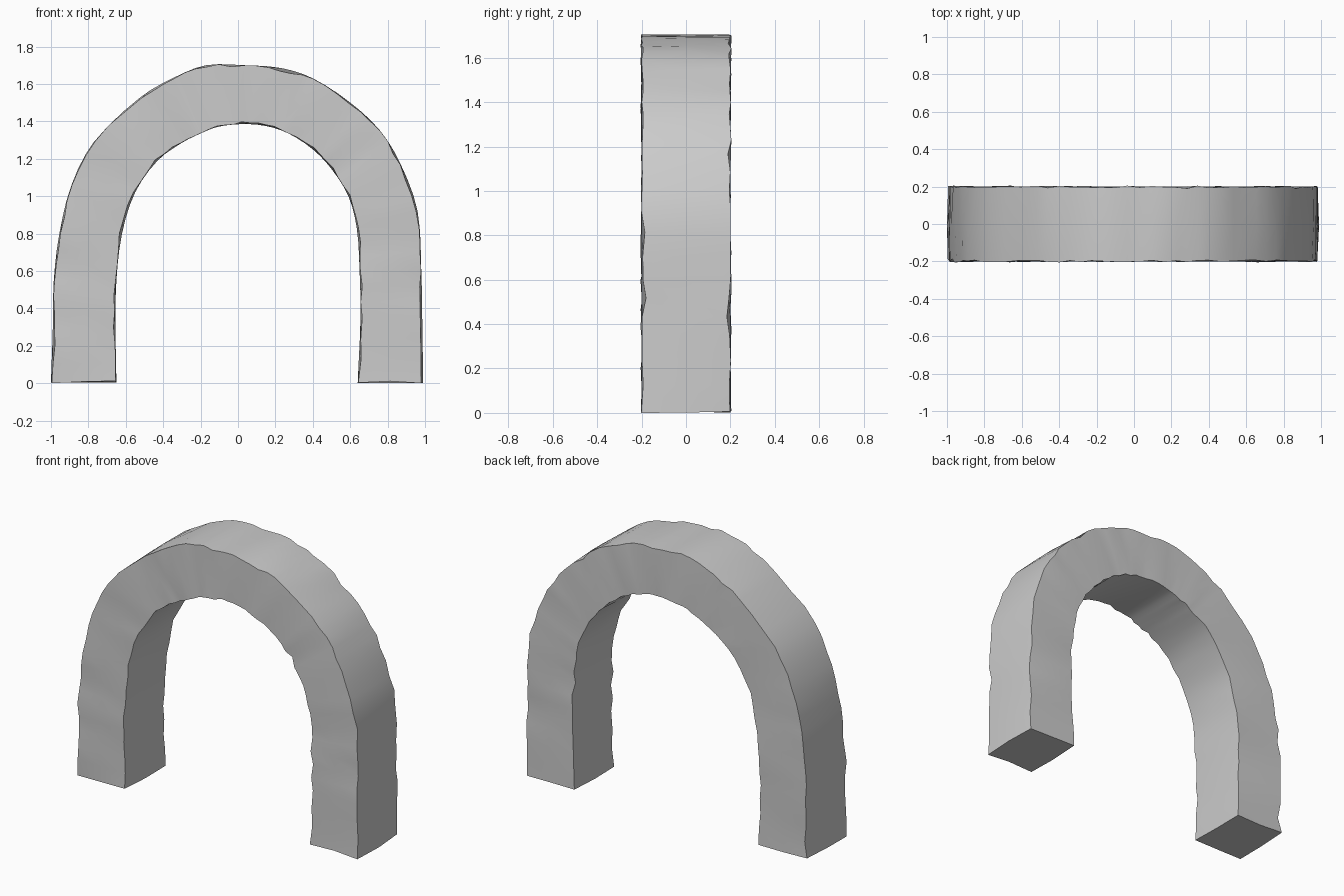
import bpy
import bmesh
import math
import random
from mathutils import Vector
from mathutils.geometry import interpolate_bezier

random.seed(7)
HALF_DEPTH = 0.2

# Remove the default cube
default_cube = bpy.data.objects.get("Cube")
if default_cube:
    bpy.data.objects.remove(default_cube, do_unlink=True)

# Stone colour
stone = bpy.data.materials.new("grey stone")
stone.use_nodes = True
stone_colour = (0.6, 0.6, 0.6, 1)
stone.diffuse_color = stone_colour
stone.node_tree.nodes["Principled BSDF"].inputs["Base Color"].default_value = stone_colour

# Matching outer and inner outline points, from the right foot over to the left foot
OUTER = [(-1, 0.01), (-.99, .3), (-.985, .55), (-.955, .8), (-.89, 1.06), (-.77, 1.29),
         (-.52, 1.53), (-.34, 1.635), (-.17, 1.7), (.03, 1.7), (.23, 1.685), (.4, 1.63),
         (.6, 1.5), (.76, 1.35), (.87, 1.17), (.96, .92), (.98, .6), (.985, .35), (.99, 0.01)]
INNER = [(-.65, 0.01), (-.655, .3), (-.65, .55), (-.62, .8), (-.55, 1.02), (-.43, 1.19),
         (-.3, 1.285), (-.2, 1.335), (-.11, 1.37), (.02, 1.385), (.15, 1.375), (.27, 1.335),
         (.4, 1.25), (.5, 1.145), (.59, 1.0), (.635, .83), (.65, .6), (.655, .35), (.64, 0.01)]


def smooth_path(points, steps):
    """Gently curved path through the points, with even steps in every span."""
    pts = [Vector((x, 0, z)) for x, z in points]
    path = []
    for i in range(len(pts) - 1):
        before = pts[max(i - 1, 0)]
        after = pts[min(i + 2, len(pts) - 1)]
        a, b = pts[i], pts[i + 1]
        reach = (b - a).length / 3
        span = interpolate_bezier(a, a + (b - before).normalized() * reach,
                                  b - (after - a).normalized() * reach, b, steps + 1)
        path.extend(span[:-1])
    return path + [pts[-1]]


def chip(amount):
    """Small inward wear, with an occasional deeper chip."""
    return random.uniform(0, amount) * (2.2 if random.random() < 0.1 else 1)


def rough_ring(outer, inner):
    """Cross-section corners and side midpoints of the arch, slightly worn."""
    across = (inner - outer).normalized()
    depth = Vector((0, HALF_DEPTH, 0))
    ring = []
    for edge, inward, side in ((outer, across, -1), (outer, across, 1),
                               (inner, -across, 1), (inner, -across, -1)):
        corner = edge + depth * side + inward * chip(0.012)
        corner.y -= side * (chip(0.012) - 0.005)
        ring.append(corner)
    # Flat side midpoints keep the wear close to the edges
    middles = (outer, (outer + inner) / 2 + depth, inner, (outer + inner) / 2 - depth)
    return [p for pair in zip(ring, middles) for p in pair]


# Sweep the worn cross-section along the arch
bm = bmesh.new()
rings = []
for outer, inner in zip(smooth_path(OUTER, 3), smooth_path(INNER, 3)):
    rings.append([bm.verts.new(p) for p in rough_ring(outer, inner)])
for first, second in zip(rings, rings[1:]):
    for i in range(len(first)):
        j = (i + 1) % len(first)
        bm.faces.new((first[i], first[j], second[j], second[i]))

# Close both feet and set them on the ground
for ring in (rings[0], rings[-1]):
    bm.faces.new(ring)
    for vert in ring:
        vert.co.z = random.uniform(0, 0.015)
    ring[0].co.z = 0
bmesh.ops.recalc_face_normals(bm, faces=bm.faces)

mesh = bpy.data.meshes.new("stone_arch")
bm.to_mesh(mesh)
bm.free()
mesh.materials.append(stone)
arch = bpy.data.objects.new("stone_arch", mesh)
bpy.context.collection.objects.link(arch)

# Smooth stone faces with crisp edges
bpy.ops.object.select_all(action="DESELECT")
arch.select_set(True)
bpy.context.view_layer.objects.active = arch
bpy.ops.object.shade_smooth_by_angle(angle=math.radians(40))
